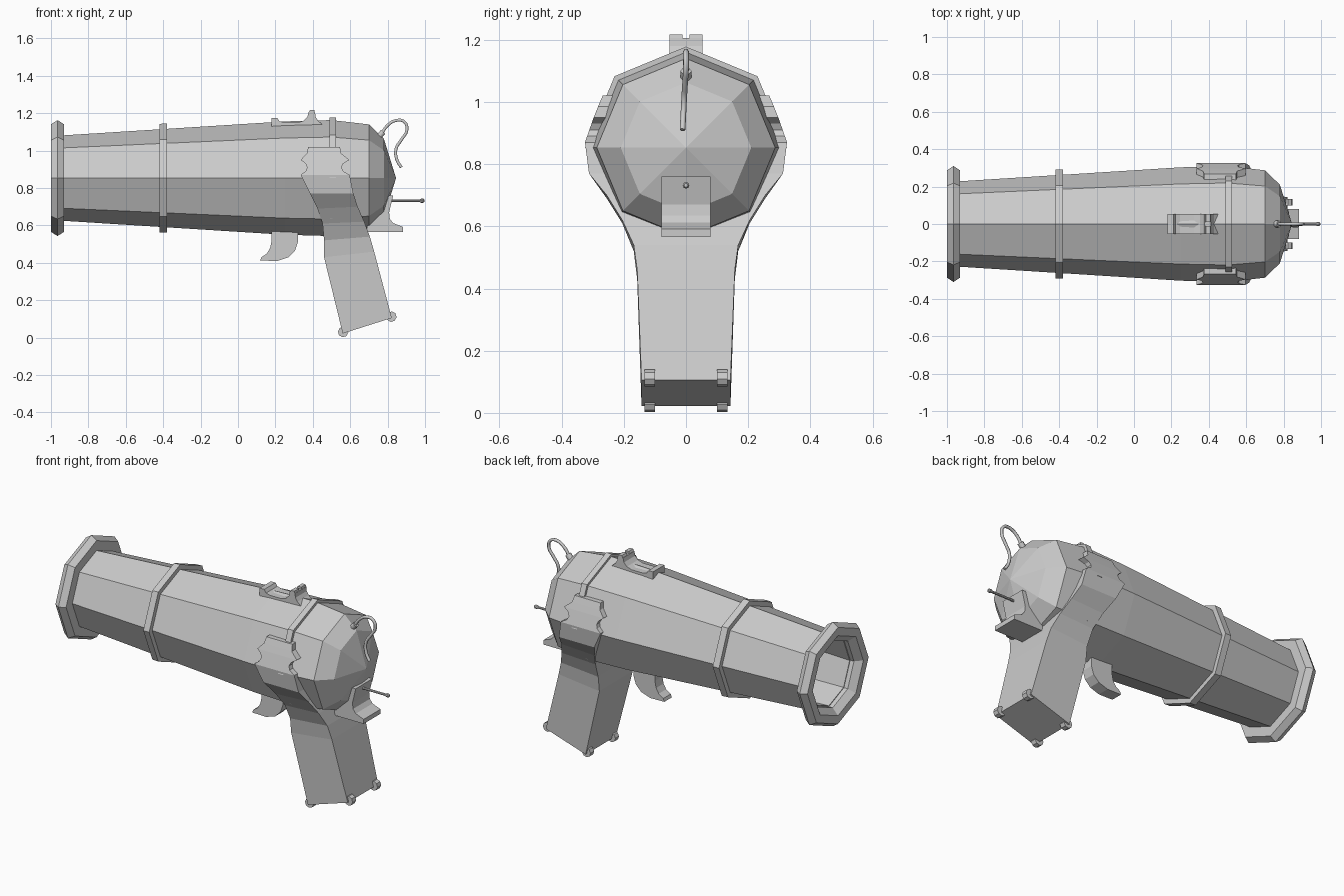
import bpy, bmesh
from math import cos, sin, radians

CZ = 0.853  # barrel axis height


def make(name, verts, faces):
    me = bpy.data.meshes.new(name)
    bm = bmesh.new()
    vs = [bm.verts.new(v) for v in verts]
    for f in faces:
        bm.faces.new([vs[i] for i in f])
    bmesh.ops.remove_doubles(bm, verts=bm.verts, dist=1e-5)
    bmesh.ops.recalc_face_normals(bm, faces=bm.faces)
    bm.to_mesh(me)
    bm.free()
    ob = bpy.data.objects.new(name, me)
    bpy.context.collection.objects.link(ob)
    return ob


def lathe(name, prof, closed, sides=8, y0=0, z0=CZ):
    """Revolve (x, r) points around an x axis."""
    n = len(prof)
    verts = [(x, y0 + r * cos(radians(360 / sides * k)), z0 + r * sin(radians(360 / sides * k)))
             for k in range(sides) for x, r in prof]
    faces = []
    for k in range(sides):
        a, b = k * n, (k + 1) % sides * n
        for i in range(n if closed else n - 1):
            j = (i + 1) % n
            quad = [a + i, a + j, b + j, b + i]
            if prof[i][1] == 0:
                quad = [a + i, a + j, b + j]
            elif prof[j][1] == 0:
                quad = [a + i, a + j, b + i]
            faces.append(quad)
    return make(name, verts, faces)


def loft(name, rings):
    """Join equal-length rings and cap both ends."""
    n = len(rings[0])
    verts = [v for r in rings for v in r]
    faces = [[k * n + i, k * n + (i + 1) % n, (k + 1) * n + (i + 1) % n, (k + 1) * n + i]
             for k in range(len(rings) - 1) for i in range(n)]
    faces += [list(range(n)), list(range(len(verts) - n, len(verts)))]
    return make(name, verts, faces)


def extrude_y(name, pts, w, y0=0):
    return loft(name, [[(x, y0 + s * w, z) for x, z in pts] for s in (-1, 1)])


def wire(name, pts, r):
    cu = bpy.data.curves.new(name, 'CURVE')
    cu.dimensions = '3D'
    cu.bevel_depth = r
    cu.bevel_resolution = 1
    cu.use_fill_caps = True
    cu.resolution_u = 4
    sp = cu.splines.new('BEZIER')
    sp.bezier_points.add(len(pts) - 1)
    for b, p in zip(sp.bezier_points, pts):
        b.co = p
        b.handle_left_type = b.handle_right_type = 'AUTO'
    ob = bpy.data.objects.new(name, cu)
    bpy.context.collection.objects.link(ob)
    return ob


# Hollow octagonal barrel with faceted rear dome
lathe("barrel", [(0.845, 0), (0.78, 0.21), (0.70, 0.287), (0.5, 0.31), (0.25, 0.303),
                 (-0.94, 0.228), (-0.94, 0.195), (0.32, 0.26), (0.325, 0)], False)
# Muzzle ring and middle band
lathe("muzzle_ring", [(-1, 0.287), (-0.965, 0.31), (-0.93, 0.287), (-0.93, 0.2),
                      (-0.965, 0.2), (-1, 0.238)], True)
lathe("middle_band", [(-0.42, 0.29), (-0.38, 0.292), (-0.38, 0.25), (-0.42, 0.25)], True)

# Strap over the barrel joining the two grip plates
loft("rear_strap", [[(x, 0.325 * cos(radians(a)), CZ + 0.325 * sin(radians(a)))
                     for a in range(0, 181, 45)] for x in (0.49, 0.525)])

# Grip with scalloped upper plates: x left, z left, x right, z right, half width
rows = [(0.375, 1.02, 0.545, 1.02, 0.268), (0.368, 0.985, 0.552, 0.985, 0.283),
        (0.335, 0.95, 0.595, 0.95, 0.297), (0.362, 0.93, 0.562, 0.93, 0.304),
        (0.370, 0.91, 0.553, 0.91, 0.311), (0.362, 0.89, 0.562, 0.89, 0.318),
        (0.335, 0.87, 0.597, 0.87, 0.325), (0.385, 0.77, 0.617, 0.77, 0.312),
        (0.425, 0.69, 0.64, 0.70, 0.255), (0.452, 0.61, 0.675, 0.62, 0.205),
        (0.460, 0.52, 0.705, 0.54, 0.168), (0.460, 0.43, 0.728, 0.46, 0.157),
        (0.56, 0.022, 0.822, 0.105, 0.143)]
loft("grip", [[(xl, -y, zl), (xr, -y, zr), (xr, y, zr), (xl, y, zl)]
              for xl, zl, xr, zr, y in rows])

# Studs on the four bottom corners of the grip
for i, (x, z) in enumerate([(0.562, 0.03), (0.82, 0.112)]):
    for side in (-1, 1):
        pts = [(x + 0.028 * cos(radians(45 * k + 40)), z + 0.028 * sin(radians(45 * k + 40)))
               for k in range(8)]
        extrude_y(f"grip_stud_{i}_{side}", pts, 0.017, side * 0.117)

# Top sight: low saddle, with a notched rear blade
extrude_y("sight", [(0.18, 1.12), (0.18, 1.175), (0.21, 1.175), (0.222, 1.157), (0.245, 1.15),
                    (0.32, 1.15), (0.352, 1.16), (0.371, 1.18), (0.377, 1.205), (0.412, 1.205),
                    (0.415, 1.18), (0.428, 1.16), (0.45, 1.14), (0.45, 1.12)], 0.053)
for s in (-1, 1):
    extrude_y(f"sight_tip_{s}", [(0.377, 1.2), (0.385, 1.217), (0.408, 1.217), (0.412, 1.2)],
              0.021, s * 0.032)

# Trigger
extrude_y("trigger", [(0.18, 0.6), (0.18, 0.52), (0.172, 0.48), (0.155, 0.45), (0.125, 0.43),
                      (0.118, 0.412), (0.21, 0.41), (0.27, 0.43), (0.305, 0.465),
                      (0.32, 0.51), (0.32, 0.6)], 0.035)

# Rear bracket, with the pin that sticks out of it
extrude_y("rear_bracket", [(0.69, 0.565), (0.882, 0.565), (0.882, 0.592), (0.83, 0.612),
                           (0.812, 0.635), (0.808, 0.67), (0.83, 0.76), (0.75, 0.76),
                           (0.69, 0.65)], 0.079)
lathe("rear_pin", [(0.78, 0), (0.78, 0.007), (0.972, 0.007), (0.978, 0.011), (0.99, 0.011),
                   (0.996, 0.006), (0.996, 0)], False, 8, 0, 0.732)

# Curled wire and its socket
wire("wire", [(0.765, 0, 1.085), (0.80, 0, 1.135), (0.85, 0, 1.162), (0.89, 0, 1.153),
              (0.903, 0, 1.11), (0.875, -0.003, 1.06), (0.845, -0.006, 1.01),
              (0.85, -0.009, 0.95), (0.873, -0.011, 0.91)], 0.009)
wire("wire_socket", [(0.745, 0, 1.065), (0.776, 0, 1.1)], 0.018)
